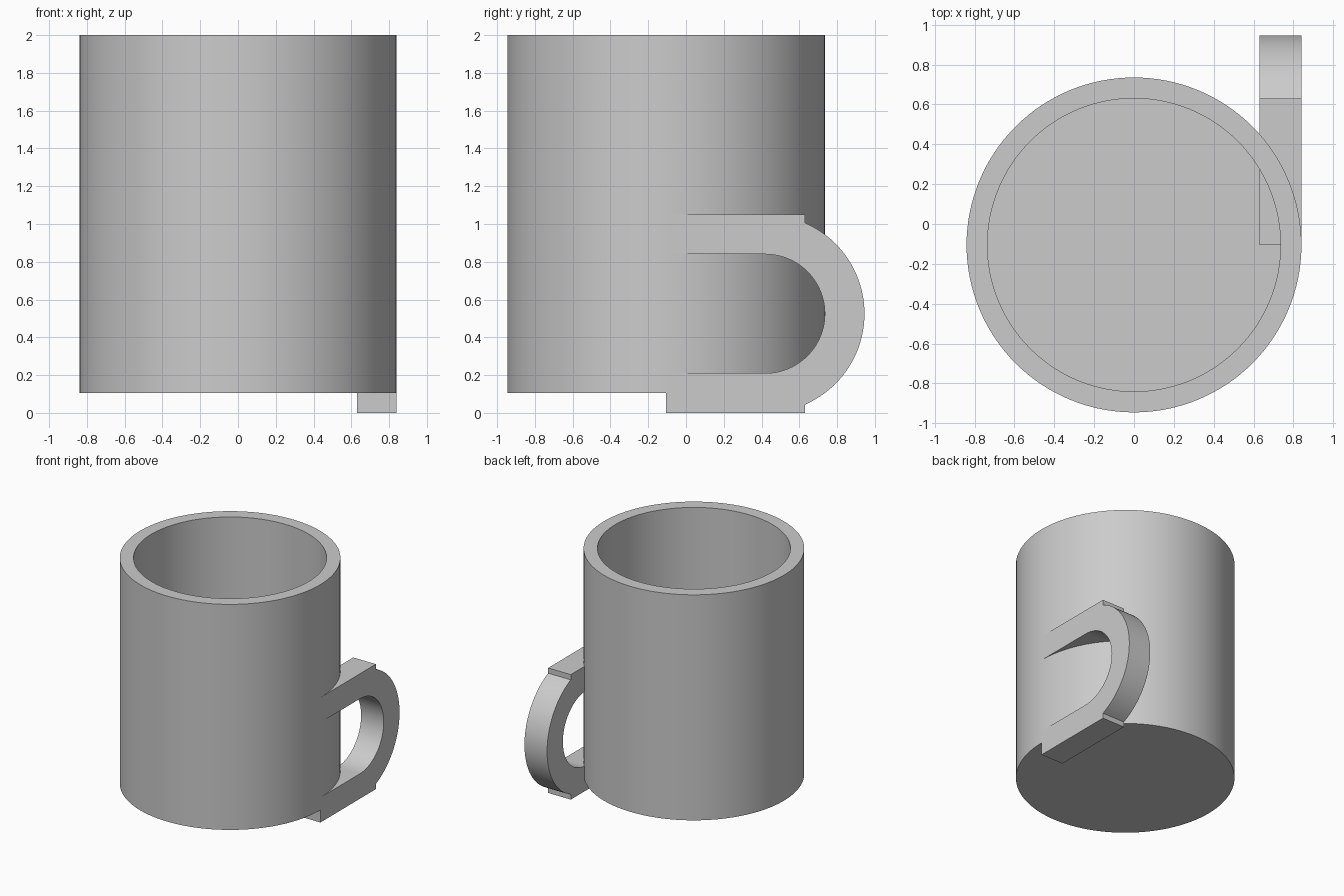
import bpy
import bmesh
from math import sin, cos, acos, pi, radians

U = 0.105                       # wall thickness, the module for all sizes

cube = bpy.data.objects.get("Cube")
if cube:
    bpy.data.objects.remove(cube, do_unlink=True)

grey = bpy.data.materials.new("plain grey")
grey.use_nodes = True
colour = (0.6, 0.6, 0.6, 1)
grey.diffuse_color = colour
grey.node_tree.nodes["Principled BSDF"].inputs["Base Color"].default_value = colour


def finish(name, bm):
    """Turn a bmesh into a smooth-shaded object with sharp corners."""
    bmesh.ops.recalc_face_normals(bm, faces=bm.faces)
    mesh = bpy.data.meshes.new(name)
    bm.to_mesh(mesh)
    bm.free()
    mesh.materials.append(grey)
    obj = bpy.data.objects.new(name, mesh)
    bpy.context.collection.objects.link(obj)
    bpy.ops.object.select_all(action="DESELECT")
    obj.select_set(True)
    bpy.context.view_layer.objects.active = obj
    bpy.ops.object.shade_smooth_by_angle(angle=radians(30))
    return obj


def arc(cy, cz, r, start, end, n=40):
    """Points on an arc in the side plane."""
    angles = [start + (end - start) * i / n for i in range(n + 1)]
    return [(cy + r * cos(a), cz + r * sin(a)) for a in angles]


# Cup: stacked rings around the wall, closed by a disc at the base and inside floor
bm = bmesh.new()
SEGMENTS = 128
rings = []
for r, z in [(8 * U, U), (8 * U, 2), (7 * U, 2), (7 * U, 2 * U)]:
    rings.append([bm.verts.new((r * cos(2 * pi * i / SEGMENTS),
                                r * sin(2 * pi * i / SEGMENTS) - U, z))
                  for i in range(SEGMENTS)])
for low, high in zip(rings, rings[1:]):
    for i in range(SEGMENTS):
        j = (i + 1) % SEGMENTS
        bm.faces.new((low[i], low[j], high[j], high[i]))
bm.faces.new(rings[0])
bm.faces.new(rings[-1])
finish("cup", bm)

# Handle: two straight bars joined by a half ring, extruded sideways
cy, cz, outer, inner = 4 * U, 5 * U, 5 * U, 3 * U
step = acos(2 * U / outer)      # where the bar ends step down onto the ring
profile = [(-U, 10 * U), (6 * U, 10 * U)]
profile += arc(cy, cz, outer, step, -step)
profile += [(6 * U, 0), (-U, 0), (-U, 2 * U)]
profile += arc(cy, cz, inner, -pi / 2, pi / 2)
profile += [(-U, 8 * U)]

bm = bmesh.new()
side = bm.faces.new([bm.verts.new((6 * U, y, z)) for y, z in profile])
extruded = bmesh.ops.extrude_face_region(bm, geom=[side], use_keep_orig=True)
moved = [g for g in extruded["geom"] if isinstance(g, bmesh.types.BMVert)]
bmesh.ops.translate(bm, verts=moved, vec=(2 * U, 0, 0))
finish("handle", bm)
